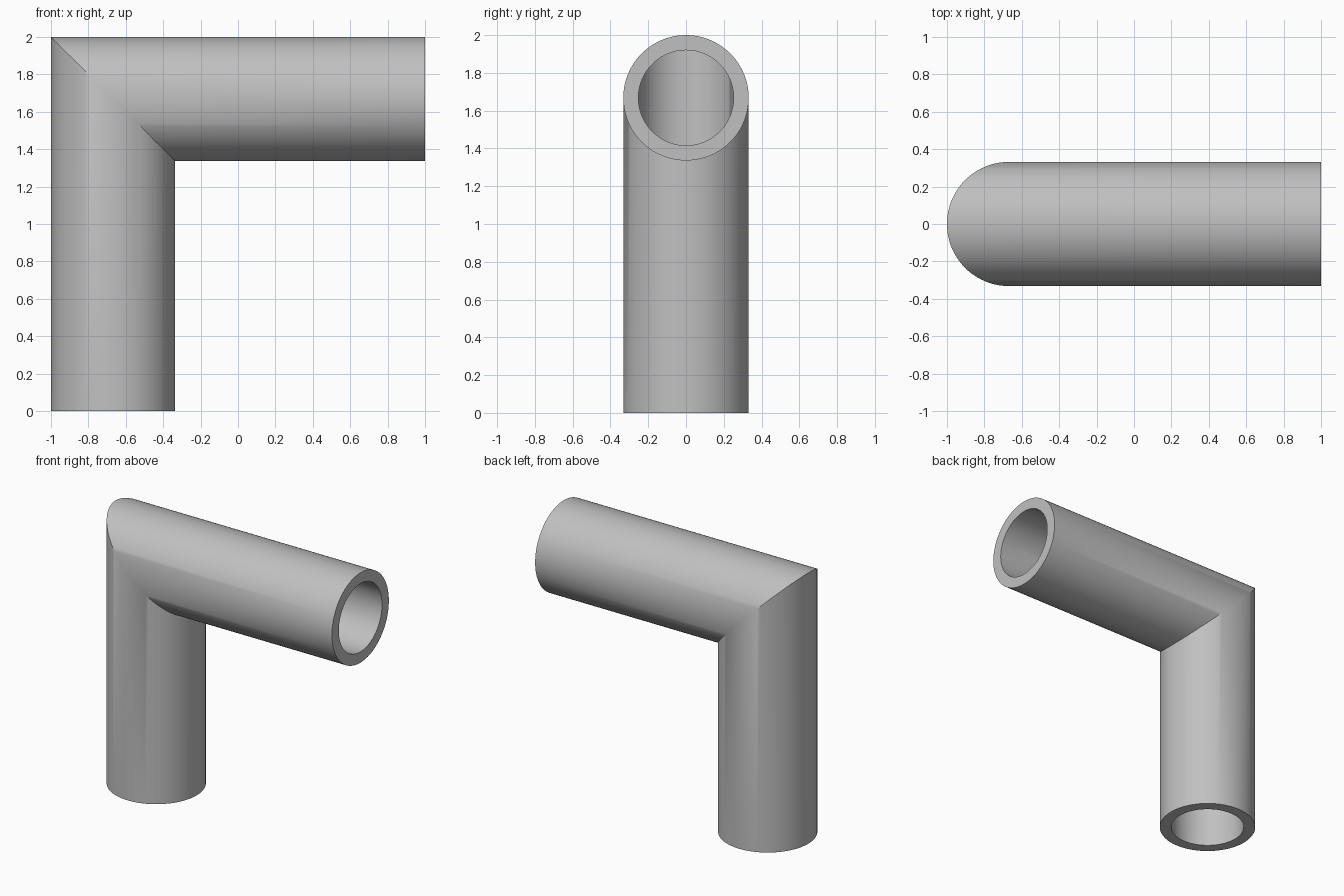
import bpy, bmesh, math

if "Cube" in bpy.data.objects:
    bpy.data.objects.remove(bpy.data.objects["Cube"])

OUTER, INNER, SEGMENTS = 0.332, 0.252, 96
AXIS_X, AXIS_Z = -1 + OUTER, 2 - OUTER

# Plain grey material
grey = bpy.data.materials.new("plain grey")
grey.use_nodes = True
colour = (0.53, 0.53, 0.53, 1)
grey.diffuse_color = colour
grey.node_tree.nodes["Principled BSDF"].inputs["Base Color"].default_value = colour

bm = bmesh.new()


def ring(radius, place):
    """One loop of vertices; place maps the section (u, v) to a point."""
    angles = [math.tau * i / SEGMENTS for i in range(SEGMENTS)]
    return [bm.verts.new(place(radius * math.cos(a), radius * math.sin(a)))
            for a in angles]


# Sections of the pipe: foot, diagonal mitre joint, open arm end
def foot(u, v):
    return (AXIS_X + u, v, 0)


def mitre(u, v):
    return (AXIS_X + u, v, AXIS_Z - u)


def arm_end(u, v):
    return (1, v, AXIS_Z - u)


# Up the outside, round the end rim, back through the bore to the foot rim
loops = [ring(OUTER, p) for p in (foot, mitre, arm_end)]
loops += [ring(INNER, p) for p in (arm_end, mitre, foot)]
for a, b in zip(loops, loops[1:] + loops[:1]):
    for i in range(SEGMENTS):
        j = (i + 1) % SEGMENTS
        bm.faces.new((a[i], a[j], b[j], b[i]))
bmesh.ops.recalc_face_normals(bm, faces=bm.faces)

mesh = bpy.data.meshes.new("elbow_pipe")
bm.to_mesh(mesh)
bm.free()
mesh.materials.append(grey)
pipe = bpy.data.objects.new("elbow_pipe", mesh)
bpy.context.collection.objects.link(pipe)

# Smooth walls with crisp rims and mitre
bpy.ops.object.select_all(action="DESELECT")
pipe.select_set(True)
bpy.context.view_layer.objects.active = pipe
bpy.ops.object.shade_smooth_by_angle(angle=math.radians(30))
